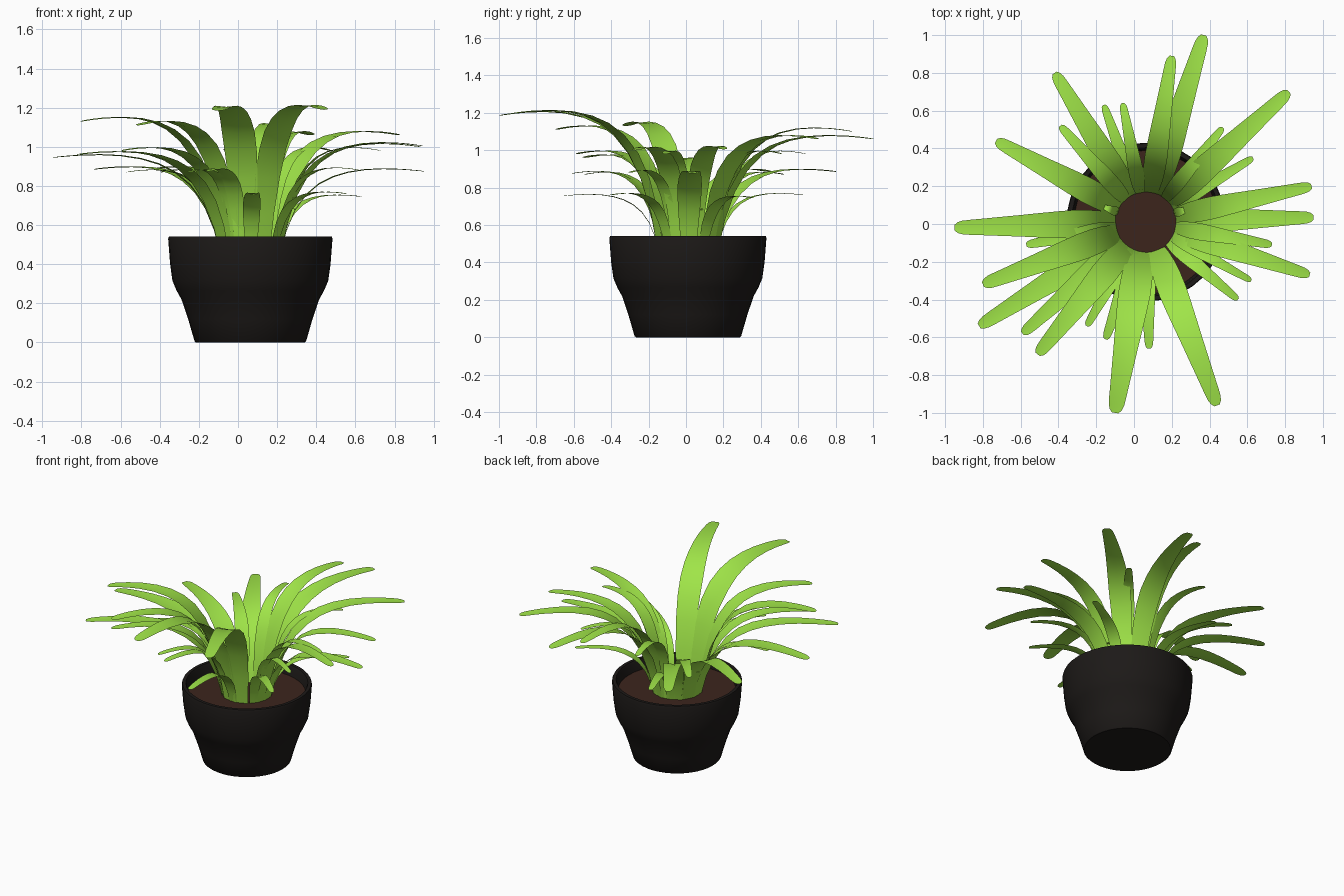
import bpy, bmesh, math
from mathutils import Vector

if "Cube" in bpy.data.objects:
    bpy.data.objects.remove(bpy.data.objects["Cube"])

CX, CY = 0.063, 0.01      # pot axis
SOIL_Z = 0.47


def material(name, color):
    m = bpy.data.materials.new(name)
    m.diffuse_color = (*color, 1)
    m.use_nodes = True
    m.node_tree.nodes["Principled BSDF"].inputs["Base Color"].default_value = m.diffuse_color
    return m


def finish(name, bm, mat, angle=40):
    bmesh.ops.recalc_face_normals(bm, faces=bm.faces)
    me = bpy.data.meshes.new(name)
    bm.to_mesh(me)
    bm.free()
    ob = bpy.data.objects.new(name, me)
    bpy.context.collection.objects.link(ob)
    me.materials.append(mat)
    bpy.ops.object.select_all(action='DESELECT')
    ob.select_set(True)
    bpy.context.view_layer.objects.active = ob
    bpy.ops.object.shade_smooth_by_angle(angle=math.radians(angle))
    return ob


def lathe(name, profile, mat, sides=40):
    bm = bmesh.new()
    rings = []
    for r, z in profile:
        rings.append([bm.verts.new((CX + r * math.cos(a), CY + r * math.sin(a), z))
                      for a in (2 * math.pi * i / sides for i in range(sides))])
    for lo, hi in zip(rings, rings[1:]):
        for i in range(sides):
            j = (i + 1) % sides
            bm.faces.new((lo[i], lo[j], hi[j], hi[i]))
    bm.faces.new(rings[0])
    bm.faces.new(rings[-1])
    return finish(name, bm, mat)


pot_mat = material("pot_black", (0.012, 0.010, 0.009))
soil_mat = material("soil_brown", (0.045, 0.018, 0.012))
leaf_mat = material("leaf_green", (0.35, 0.78, 0.065))

# Pot: tapered foot, shoulder, thin rim and inner wall
lathe("pot", [(0.278, 0), (0.285, 0.006), (0.318, 0.12), (0.352, 0.22), (0.377, 0.265),
              (0.398, 0.315), (0.410, 0.40), (0.420, 0.53), (0.416, 0.542),
              (0.394, 0.542), (0.388, 0.53), (0.375, 0.44)], pot_mat)

# Soil disc
lathe("soil", [(0.37, 0.445), (0.383, SOIL_Z)], soil_mat)

# Leaf width along its length (t, fraction of full width)
WIDTH = [(0, .60), (.12, .75), (.25, .90), (.37, .98), (.48, 1), (.58, .94), (.67, .86),
         (.76, .76), (.84, .67), (.91, .58), (.95, .53), (.975, .48), (.99, .38), (1, .2)]


def leaf(name, x, y, z, width, base_r=0.155):
    """Arching, slightly channelled strap leaf from the crown to its tip (x, y, z)."""
    out = Vector((x - CX, y - CY, 0))
    length = out.length - base_r
    out.normalize()
    side = Vector((-out.y, out.x, 0))
    h = z - SOIL_Z + 0.02
    ctrl = [(0, 0), (0.09 * length, 0.85 * h), (0.34 * length, 1.13 * h), (length, h)]
    bm = bmesh.new()
    rows = []
    for t, f in WIDTH:
        s = 1 - t
        k = (s**3, 3 * s * s * t, 3 * s * t * t, t**3)
        r = base_r + sum(a * c[0] for a, c in zip(k, ctrl))
        zz = SOIL_Z - 0.02 + sum(a * c[1] for a, c in zip(k, ctrl))
        p = Vector((CX, CY, zz)) + out * r
        w = width * f / 2
        rows.append([bm.verts.new(p + side * (u * w) + Vector((0, 0, 0.1 * w * (abs(u) - .5))))
                     for u in (-1, 0, 1)])
    for a, b in zip(rows, rows[1:]):
        for i in range(2):
            bm.faces.new((a[i], b[i], b[i + 1], a[i + 1]))
    return finish(name, bm, leaf_mat, 60)


# Large outer leaves: tip x, y, z, width
large = [(-0.10, -1.00, 1.185, .17), (0.44, -0.96, 1.19, .15), (0.37, 1.00, 1.06, .145),
         (0.20, 0.89, 1.10, .12), (0.82, 0.70, 1.06, .14), (-0.42, 0.80, 0.885, .13),
         (-0.73, 0.44, 0.885, .135), (-0.95, -0.02, 0.945, .15), (-0.80, -0.32, 1.13, .14),
         (-0.82, -0.54, 0.96, .14), (-0.51, -0.69, 1.11, .14), (-0.59, -0.58, 0.98, .12),
         (0.94, 0.20, 1.005, .12), (0.95, 0.035, 0.875, .13), (0.93, -0.27, 1.0, .12)]
for i, args in enumerate(large, 1):
    leaf(f"large_leaf_{i}", *args)

# Small leaves between them
small = [(-0.16, 0.63, 0.76, .08), (-0.06, 0.64, 0.98, .08), (-0.39, 0.52, 0.87, .09),
         (0.47, 0.51, 0.98, .08), (0.63, 0.35, 0.745, .08), (0.73, -0.11, 0.98, .09),
         (0.62, -0.30, 0.88, .07), (0.55, -0.40, 0.76, .08), (0.08, -0.66, 0.755, .09),
         (-0.15, -0.61, 0.875, .09), (-0.25, -0.54, 0.87, .08), (-0.57, -0.11, 0.87, .09),
         (0.29, 0.08, 0.68, .05), (-0.16, 0.09, 0.68, .05)]
for i, args in enumerate(small, 1):
    leaf(f"small_leaf_{i}", *args)
